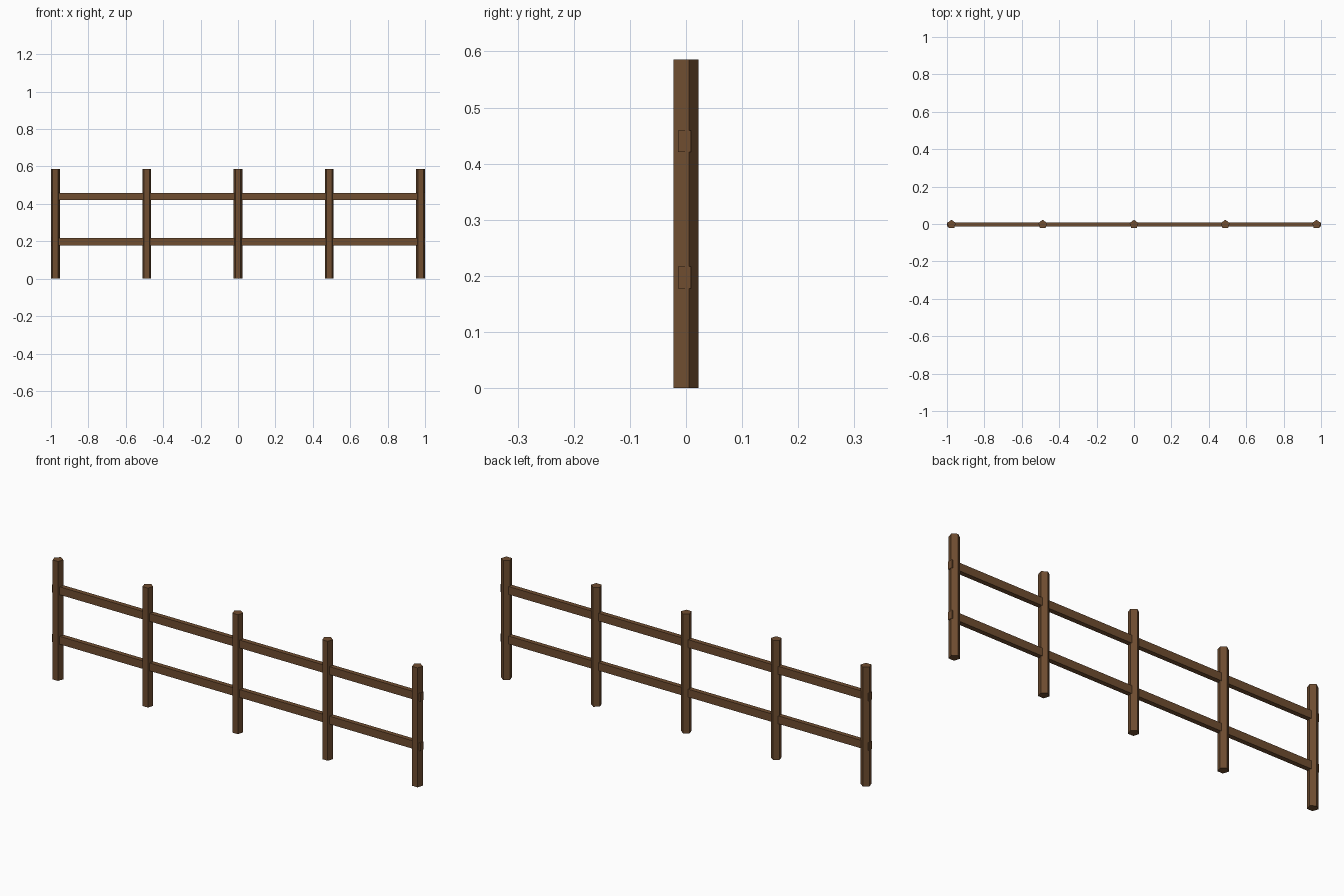
import bpy
import math

cube = bpy.data.objects.get("Cube")
if cube:
    bpy.data.objects.remove(cube, do_unlink=True)

# Brown wood
wood = bpy.data.materials.new("brown_wood")
wood.use_nodes = True
colour = (0.16, 0.075, 0.03, 1)
wood.diffuse_color = colour
bsdf = wood.node_tree.nodes["Principled BSDF"]
bsdf.inputs["Base Color"].default_value = colour
bsdf.inputs["Roughness"].default_value = 0.9

HEIGHT = 0.586
RADIUS = 0.0249
CENTRE_Y = -0.0024
SPACING = 0.488


def finish(name):
    obj = bpy.context.object
    obj.name = name
    obj.data.materials.append(wood)
    bpy.ops.object.transform_apply(location=False, rotation=True, scale=True)
    return obj


# Five-sided posts, one flat side to the front
for i in range(5):
    bpy.ops.mesh.primitive_cylinder_add(
        vertices=5, radius=RADIUS, depth=HEIGHT,
        location=((i - 2) * SPACING, CENTRE_Y, HEIGHT / 2))
    post = finish(f"post_{i + 1}")
    # Turn so that one corner points to the back
    corner = max(post.data.vertices, key=lambda v: v.co.y).co
    post.rotation_euler.z = math.pi / 2 - math.atan2(corner.y, corner.x)

# Rails running through all posts
for name, z in (("lower_rail", 0.197), ("upper_rail", 0.44)):
    bpy.ops.mesh.primitive_cube_add(size=1, location=(0, CENTRE_Y, z))
    bpy.context.object.scale = (2, 0.023, 0.039)
    finish(name)
